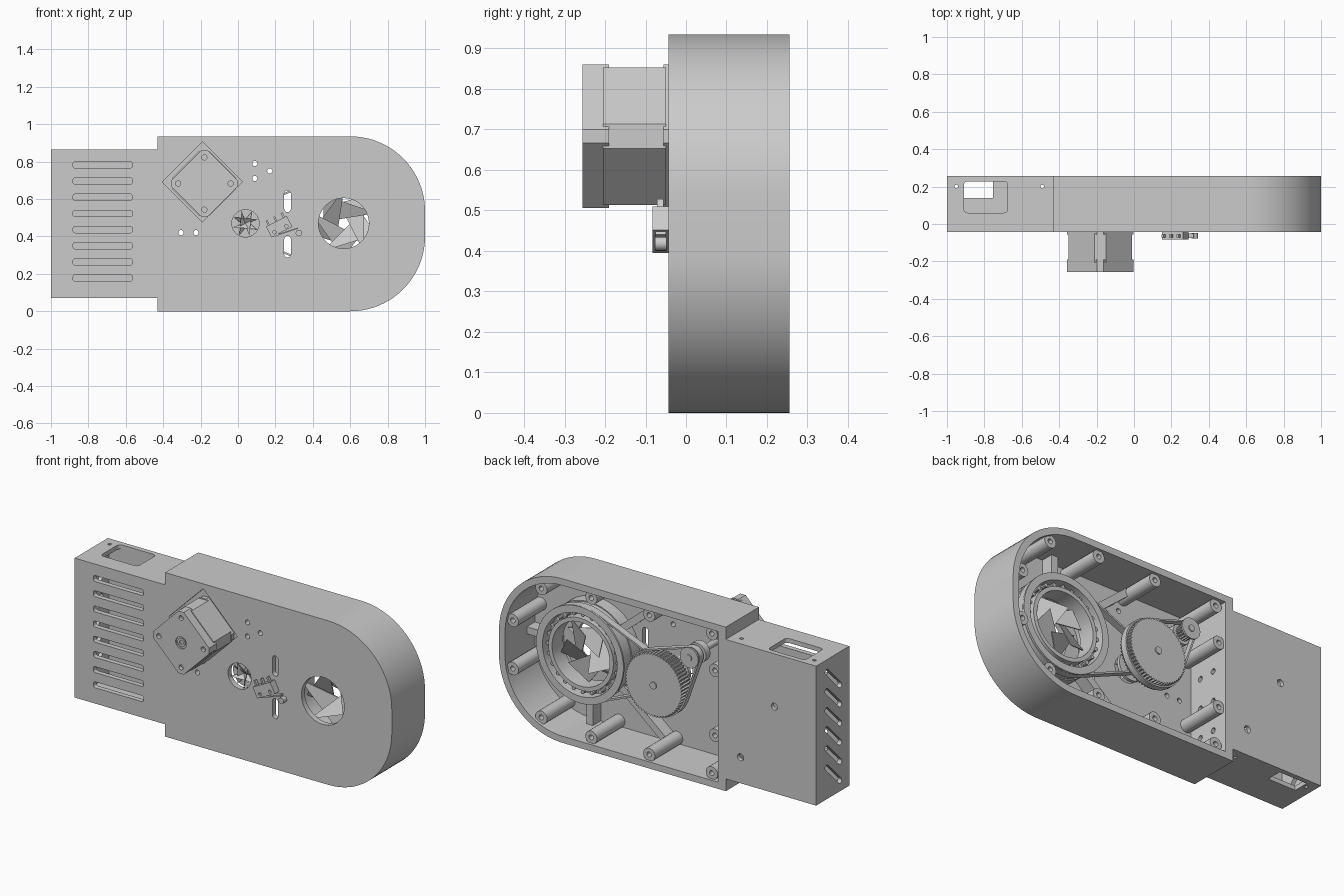
import bpy, bmesh, math
from math import sin, cos, pi, radians

if "Cube" in bpy.data.objects:
    bpy.data.objects.remove(bpy.data.objects["Cube"])

grey = bpy.data.materials.new("light_grey")
grey.diffuse_color = (0.6, 0.6, 0.6, 1)
grey.use_nodes = True
grey.node_tree.nodes["Principled BSDF"].inputs["Base Color"].default_value = grey.diffuse_color


# ---------- profile helpers ----------
def arc(cx, cz, r, a0, a1, n):
    return [(cx + r * cos(a0 + (a1 - a0) * i / n), cz + r * sin(a0 + (a1 - a0) * i / n)) for i in range(n + 1)]


def circle(cx, cz, r, n=32, turn=0.0):
    return arc(cx, cz, r, turn, turn + 2 * pi, n)[:-1]


def slot(cx, cz, length, width, ang=0.0):
    h, r = (length - width) / 2, width / 2
    dx, dz = h * cos(ang), h * sin(ang)
    return arc(cx + dx, cz + dz, r, ang - pi / 2, ang + pi / 2, 8) + \
        arc(cx - dx, cz - dz, r, ang + pi / 2, ang + 1.5 * pi, 8)


def rect(x0, z0, x1, z1, r=0.0):
    if not r:
        return [(x0, z0), (x1, z0), (x1, z1), (x0, z1)]
    return arc(x1 - r, z0 + r, r, -pi / 2, 0, 5) + arc(x1 - r, z1 - r, r, 0, pi / 2, 5) + \
        arc(x0 + r, z1 - r, r, pi / 2, pi, 5) + arc(x0 + r, z0 + r, r, pi, 1.5 * pi, 5)


def turned_rect(cx, cz, w, h, ang):
    return [(cx + u * cos(ang) - v * sin(ang), cz + u * sin(ang) + v * cos(ang))
            for u, v in rect(-w / 2, -h / 2, w / 2, h / 2)]


def loop(c1, r1, c2, r2, n=32):
    dx, dz = c2[0] - c1[0], c2[1] - c1[1]
    t, f = math.atan2(dz, dx), math.acos((r1 - r2) / math.hypot(dx, dz))
    return arc(*c1, r1, t + f, t + 2 * pi - f, n) + arc(*c2, r2, t - f, t + f, n)


def teeth(cx, cz, r, depth, n):
    return [(cx + (r - depth * (i // 2 % 2)) * cos(pi * i / (2 * n)),
             cz + (r - depth * (i // 2 % 2)) * sin(pi * i / (2 * n))) for i in range(4 * n)]


# ---------- solid helpers ----------
AXES = {'x': lambda u, v, w: (w, u, v), 'y': lambda u, v, w: (u, w, v), 'z': lambda u, v, w: (u, v, w)}


def add_solid(bm, outer, w0, w1, axis='y', inner=None):
    f, n = AXES[axis], len(outer)
    ring = lambda pts, w: [bm.verts.new(f(u, v, w)) for u, v in pts]
    a, b = ring(outer, w0), ring(outer, w1)
    strips = [(a, b)]
    if inner:
        c, d = ring(inner, w0), ring(inner, w1)
        strips += [(b, d), (d, c), (c, a)]
    else:
        bm.faces.new(a)
        bm.faces.new(b)
    for p, q in strips:
        for i in range(n):
            j = (i + 1) % n
            bm.faces.new((p[i], p[j], q[j], q[i]))


def make(name, solids):
    bm = bmesh.new()
    for s in solids:
        add_solid(bm, *s)
    bmesh.ops.recalc_face_normals(bm, faces=bm.faces)
    me = bpy.data.meshes.new(name)
    bm.to_mesh(me)
    bm.free()
    ob = bpy.data.objects.new(name, me)
    bpy.context.collection.objects.link(ob)
    me.materials.append(grey)
    return ob


def cut(ob, solids):
    tool = make("cutter", solids)
    tool.hide_render = True
    m = ob.modifiers.new("cut", 'BOOLEAN')
    m.operation, m.solver, m.object = 'DIFFERENCE', 'EXACT', tool
    bpy.context.view_layer.objects.active = ob
    bpy.ops.object.modifier_apply(modifier="cut")
    bpy.data.objects.remove(tool)


F, B, TOP = -0.043, 0.256, 0.935      # front plane, back plane, top
IRIS, HUB, MOT = (0.565, 0.47), (0.04, 0.47), (-0.18, 0.683)


def nose(inset, x0):
    r = 0.4 - inset
    return [(x0, inset)] + arc(0.6, 0.4, r, -pi / 2, 0, 20) + \
        arc(0.6, TOP - 0.4, r, 0, pi / 2, 20) + [(x0, TOP - inset)]


# ---------- housing ----------
outline = nose(0, -0.43) + [(-0.43, 0.865), (-1, 0.865), (-1, 0.07), (-0.43, 0.07)]
housing = make("housing", [(outline, F, B)])
cut(housing, [(nose(0.038, -0.38), -0.012, 0.4),
              (rect(-0.975, 0.095, -0.42, 0.84), -0.015, 0.232)])
holes = [(rect(-0.882, 0.16 + 0.0865 * i, -0.565, 0.194 + 0.0865 * i, 0.012), -0.1, 0.0) for i in range(8)]
holes += [(circle(x, z, 0.014, 16), -0.1, 0.03) for x, z in
          [(0.09, 0.79), (0.17, 0.75), (0.09, 0.71), (0.245, 0.485), (-0.305, 0.42), (-0.225, 0.42)]]
holes += [(slot(0.265, z, 0.115, 0.036, pi / 2), -0.1, 0.03) for z in (0.588, 0.345)]
holes += [(circle(*IRIS, 0.135, 40), -0.1, 0.03), (circle(*HUB, 0.073), -0.1, 0.03)]
# motor pocket, back screw holes, end vents, top and bottom openings
holes += [(circle(-0.19, 0.692, 0.215, 4), -0.1, -0.03)]
holes += [(circle(x, z, 0.02, 20), 0.22, 0.3) for x, z in [(-0.737, 0.564), (-0.523, 0.218)]]
holes += [(slot(0.1, 0.19 + 0.109 * i, 0.2, 0.03, pi / 4), -1.1, -0.96, 'x') for i in range(6)]
holes += [(rect(-0.91, 0.06, -0.675, 0.228, 0.02), 0.8, 0.9, 'z'),
          (rect(-0.93, 0.14, -0.755, 0.228), 0.03, 0.12, 'z')]
holes += [(circle(x, 0.2, 0.01, 12), z, z + 0.1, 'z') for x in (-0.95, -0.49) for z in (0.03, 0.8)]
# wiring holes in the dividing wall
holes += [(circle(y, 0.2 + 0.17 * i, 0.016, 12), -0.45, -0.36, 'x') for y in (0.06, 0.16) for i in range(4)]
cut(housing, holes)

# ---------- screw posts and inner ribs ----------
posts = [(x, z) for x in (-0.33, 0.065, 0.43) for z in (0.07, TOP - 0.07)]
posts += [(0.745, 0.1), (0.745, 0.835), (0.925, 0.33), (0.925, 0.605), (-0.35, 0.29), (-0.35, 0.66)]
make("screw_posts", [(circle(x, z, 0.037, 20), -0.015, 0.24, 'y', circle(x, z, 0.014, 20)) for x, z in posts])
ribs = []
for deg, r1 in ((0, 0.41), (90, 0.44), (270, 0.44), (140, 0.62), (220, 0.62)):
    a, mid = radians(deg), (0.25 + r1) / 2
    ribs.append((turned_rect(IRIS[0] + mid * cos(a), IRIS[1] + mid * sin(a), r1 - 0.25, 0.04, a), -0.015, 0.06))
make("floor_ribs", ribs)
make("ring_seat", [(circle(*IRIS, 0.268, 48), -0.015, 0.06, 'y', circle(*IRIS, 0.215, 48))])

# ---------- iris ring with bearing pegs ----------
make("outer_ring", [(circle(*IRIS, 0.262, 64), 0.06, 0.14, 'y', circle(*IRIS, 0.235, 64)),
                    (circle(*IRIS, 0.275, 64), 0.14, 0.15, 'y', circle(*IRIS, 0.235, 64))])
make("inner_ring", [(circle(*IRIS, 0.205, 64), 0.04, 0.14, 'y', circle(*IRIS, 0.182, 64)),
                    (circle(*IRIS, 0.237, 64), 0.07, 0.09, 'y', circle(*IRIS, 0.182, 64))])
pegs = [(IRIS[0] + 0.22 * cos(i * pi / 12), IRIS[1] + 0.22 * sin(i * pi / 12)) for i in range(24)]
make("bearing_pegs", [(circle(x, z, 0.011, 10), 0.085, 0.125) for x, z in pegs])


# tilted overlapping iris blades
def iris(name, c, radius, hole, y0, y1, n):
    bm = bmesh.new()
    for i in range(n):
        a = 2 * pi * i / n + 0.3
        tri = [(radius, a, y0), (radius, a + 1.5 * 2 * pi / n, (y0 + y1) / 2), (hole, a + 2.2 * 2 * pi / n, y1)]
        lo, hi = ([bm.verts.new((c[0] + r * cos(t), y + dy, c[1] + r * sin(t))) for r, t, y in tri]
                  for dy in (0, 0.006))
        bm.faces.new(lo)
        bm.faces.new(hi[::-1])
        for k in range(3):
            m = (k + 1) % 3
            bm.faces.new((lo[m], lo[k], hi[k], hi[m]))
    bmesh.ops.recalc_face_normals(bm, faces=bm.faces)
    ob = make(name, [])
    bm.to_mesh(ob.data)
    bm.free()


iris("iris_blades", IRIS, 0.185, 0.11, 0.0, 0.13, 5)
iris("hub_blades", HUB, 0.07, 0.015, -0.035, 0.008, 4)

# ---------- drive: pulleys, shafts and belts ----------
make("large_pulley", [(teeth(*HUB, 0.18, 0.008, 60), 0.155, 0.235)])
make("hub_pulley", [(teeth(*HUB, 0.06, 0.008, 18), 0.05, 0.155), (circle(*HUB, 0.08), 0.012, 0.03)])
make("hub_shaft", [(circle(*HUB, 0.02), 0.0, 0.242)])
make("motor_pulley", [(teeth(*MOT, 0.042, 0.007, 16), 0.16, 0.22),
                      (circle(*MOT, 0.058), 0.22, 0.23, 'y', circle(*MOT, 0.018)),
                      (circle(*MOT, 0.058), 0.12, 0.16)])
make("motor_shaft", [(circle(*MOT, 0.018), -0.02, 0.235)])
make("ring_belt", [(loop(IRIS, 0.272, HUB, 0.07), 0.095, 0.135, 'y', loop(IRIS, 0.262, HUB, 0.06))])
make("motor_belt", [(loop(HUB, 0.188, MOT, 0.052), 0.172, 0.208, 'y', loop(HUB, 0.179, MOT, 0.043))])


# ---------- stepper motor ----------
def diamond(r, c):
    pts = []
    for i in range(4):
        a = i * pi / 2
        for s in (-1, 1):
            pts.append((MOT[0] + r * cos(a) - s * c * sin(a), MOT[1] + r * sin(a) + s * c * cos(a)))
    return pts


end_cap = make("motor_end_cap", [(diamond(0.177, 0.017), -0.256, -0.19)])
screws = [(MOT[0] + 0.14 * cos(i * pi / 2), MOT[1] + 0.14 * sin(i * pi / 2)) for i in range(4)]
cut(end_cap, [(circle(x, z, 0.014, 16), -0.3, -0.235) for x, z in screws] +
    [(circle(*MOT, 0.034), -0.3, -0.248)])
make("motor_body", [(diamond(0.17, 0.03), -0.205, -0.05)])
make("motor_flange", [(diamond(0.177, 0.017), -0.055, -0.028)])
make("motor_bearing", [(circle(*MOT, 0.024), -0.254, -0.243, 'y', circle(*MOT, 0.012))])

# ---------- limit switch ----------
T, SC = radians(27), (0.22, 0.452)
at = lambda u, v: (SC[0] + u * cos(T) - v * sin(T), SC[1] + u * sin(T) + v * cos(T))
switch = make("limit_switch", [(turned_rect(*SC, 0.125, 0.065, T), -0.083, F + 0.001)])
cut(switch, [(circle(*at(u, -0.015), 0.009, 12), -0.1, -0.06) for u in (-0.035, 0.035)])
make("switch_pins", [(turned_rect(*at(u, 0.043), 0.01, 0.035, T), -0.072, -0.055) for u in (-0.045, 0, 0.045)])
make("switch_lever", [(turned_rect(*at(0.02, -0.042), 0.13, 0.007, T - 0.15), -0.075, -0.05),
                      (circle(*at(0.078, -0.078), 0.017, 16), -0.077, -0.048)])

# ---------- shading ----------
bpy.ops.object.select_all(action='SELECT')
bpy.context.view_layer.objects.active = housing
bpy.ops.object.shade_smooth_by_angle(angle=radians(30))
